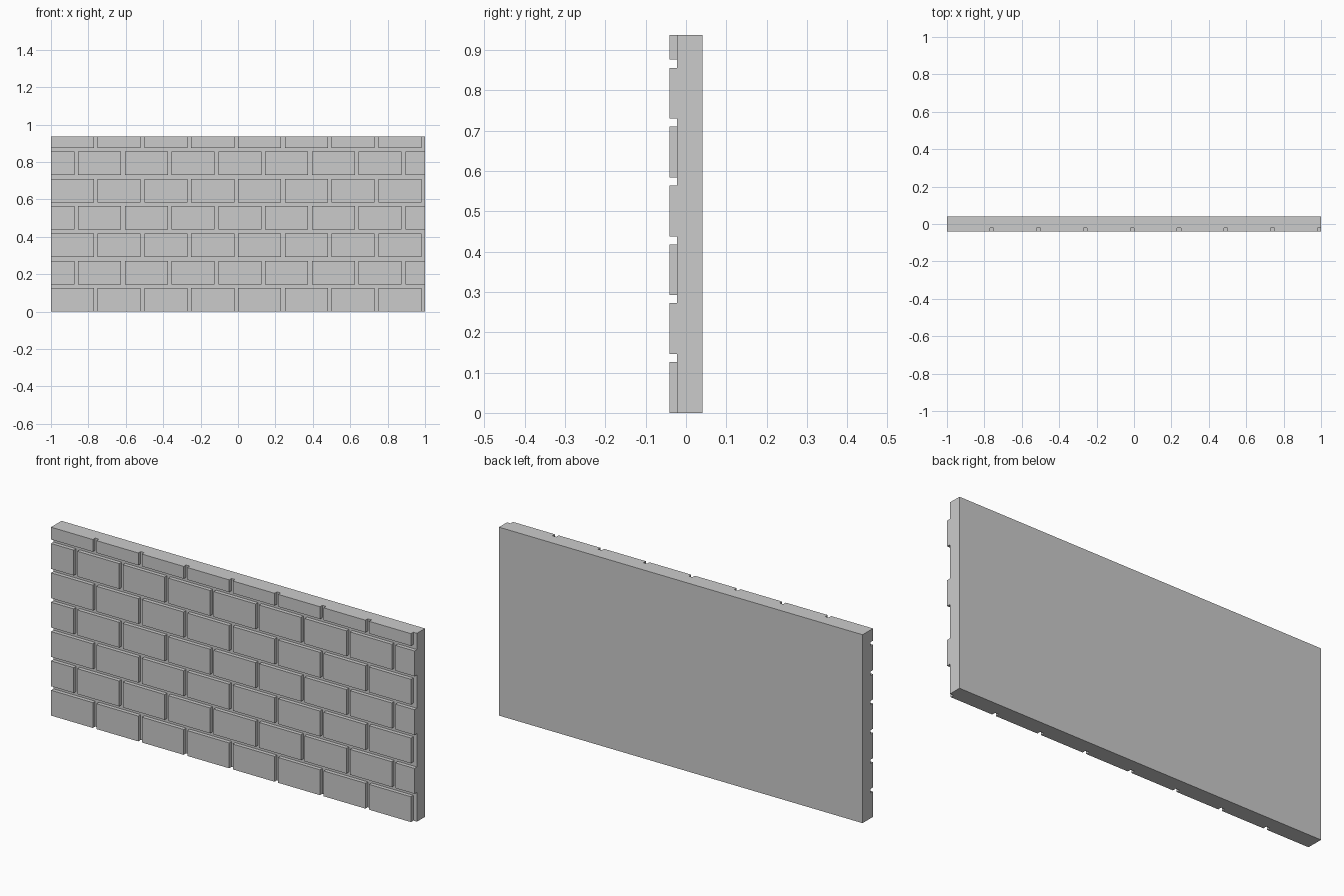
import bpy, bmesh

if "Cube" in bpy.data.objects:
    bpy.data.objects.remove(bpy.data.objects["Cube"])

W, H = 2.0, 0.937              # wall length and height
BACK, MORTAR, FACE = 0.041, -0.022, -0.041
PX, BW = 0.25, 0.23            # brick pitch and width
PZ, BH = 0.146, 0.126          # course pitch and height
SHIFT = 0.145                  # offset of odd courses
ROWS = 7

bm = bmesh.new()

# Mortar slab
bmesh.ops.create_cube(bm, size=1)
for v in bm.verts:
    v.co.x *= W
    v.co.y = BACK if v.co.y > 0 else MORTAR
    v.co.z = H if v.co.z > 0 else 0
bm.normal_update()


def front_faces():
    return [f for f in bm.faces if f.normal.y < -0.9]


def cut(faces, co, no):
    geom = set(faces)
    for f in faces:
        geom.update(f.edges)
        geom.update(f.verts)
    bmesh.ops.bisect_plane(bm, geom=list(geom), dist=1e-5, plane_co=co, plane_no=no)
    bm.normal_update()


# Course lines, then brick ends within each course
for r in range(ROWS):
    for z in (r * PZ, r * PZ + BH):
        if 0 < z < H:
            cut(front_faces(), (0, 0, z), (0, 0, 1))


def in_course(f, r):
    return r * PZ < f.calc_center_median().z < r * PZ + BH


for r in range(ROWS):
    start = -1 + (SHIFT - PX if r % 2 else 0)
    for i in range(9):
        for x in (start + i * PX, start + i * PX + BW):
            if -0.999 < x < 0.999:
                cut([f for f in front_faces() if in_course(f, r)], (x, 0, 0), (1, 0, 0))

# Raise the bricks out of the mortar
bricks = []
for f in front_faces():
    c = f.calc_center_bounds()
    r = int(c.z / PZ)
    start = -1 + (SHIFT - PX if r % 2 else 0)
    if c.z - r * PZ < BH and (c.x - start) % PX < BW:
        bricks.append(f)
ext = bmesh.ops.extrude_face_region(bm, geom=bricks)["geom"]
for v in ext:
    if isinstance(v, bmesh.types.BMVert):
        v.co.y = FACE
left = [f for f in bricks if f.is_valid]
if left:
    bmesh.ops.delete(bm, geom=left, context='FACES_ONLY')
bmesh.ops.recalc_face_normals(bm, faces=bm.faces[:])

me = bpy.data.meshes.new("brick_wall")
bm.to_mesh(me)
bm.free()
bpy.context.collection.objects.link(bpy.data.objects.new("brick_wall", me))
